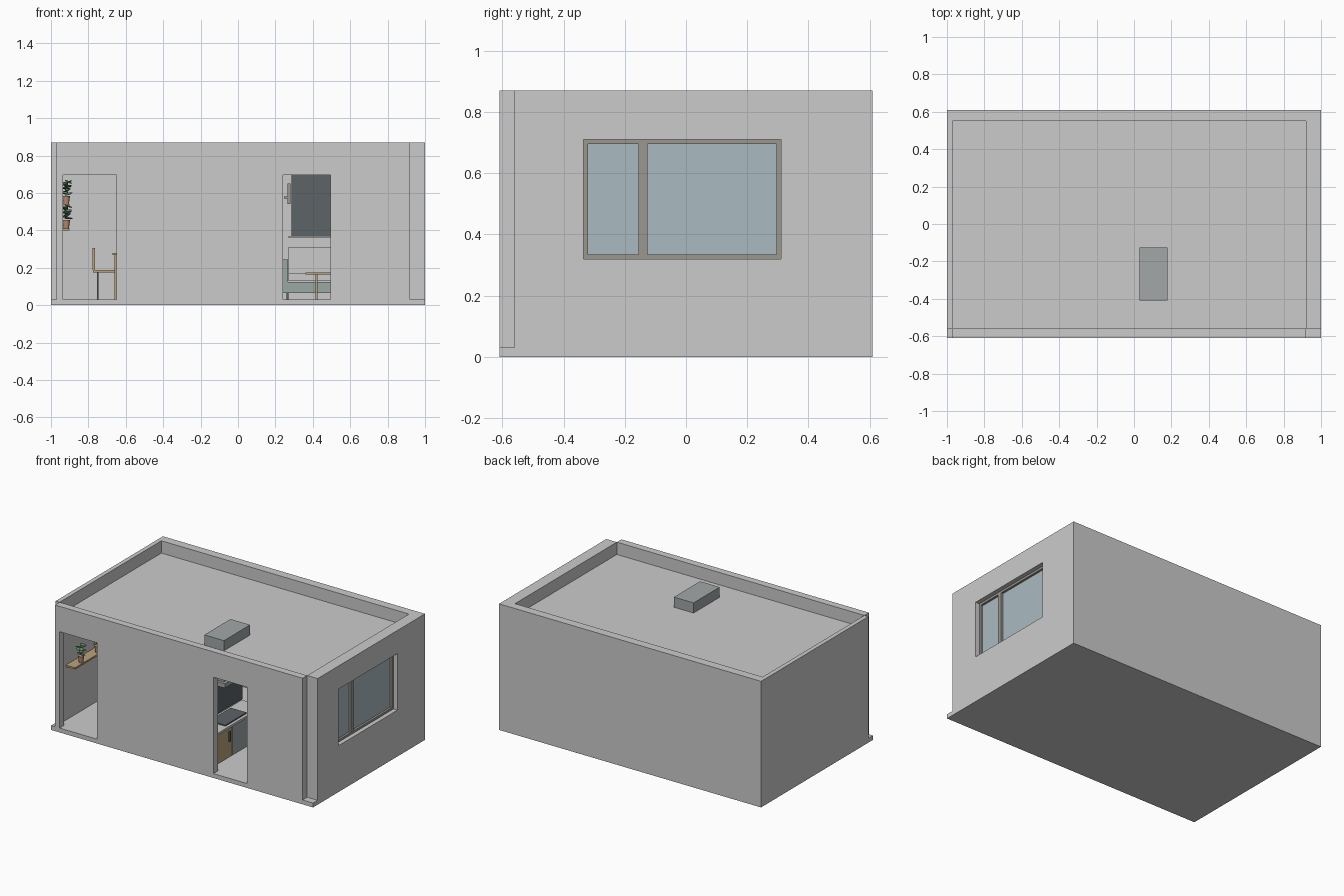
import bpy, math, random
from mathutils import Vector

if "Cube" in bpy.data.objects:
    bpy.data.objects.remove(bpy.data.objects["Cube"])
random.seed(3)

mats = {}
def mat(name, rgb):
    if name not in mats:
        m = bpy.data.materials.new(name)
        m.diffuse_color = (*rgb, 1)
        m.use_nodes = True
        m.node_tree.nodes["Principled BSDF"].inputs["Base Color"].default_value = m.diffuse_color
        mats[name] = m
    return mats[name]

WOOD = mat("wood", (0.50, 0.36, 0.20))
DARK = mat("dark_panel", (0.11, 0.125, 0.135))
STEEL = mat("steel", (0.36, 0.39, 0.39))
GLASS = mat("glass", (0.40, 0.49, 0.53))
CLAY = mat("clay", (0.50, 0.27, 0.19))
LEAF = mat("leaf", (0.12, 0.26, 0.13))
FABRIC = mat("fabric", (0.33, 0.39, 0.37))
FRAME = mat("frame", (0.33, 0.31, 0.28))

def box(name, x, y, z, m=None):
    """Box from (min, max) ranges."""
    v = [(a, b, c) for a in x for b in y for c in z]
    f = [(0, 1, 3, 2), (4, 6, 7, 5), (0, 4, 5, 1), (2, 3, 7, 6), (0, 2, 6, 4), (1, 5, 7, 3)]
    me = bpy.data.meshes.new(name)
    me.from_pydata(v, [], f)
    ob = bpy.data.objects.new(name, me)
    bpy.context.collection.objects.link(ob)
    if m:
        me.materials.append(m)
    return ob

def cut(ob, x, y, z):
    c = box("cutter", x, y, z)
    c.hide_render = True
    c.hide_viewport = True
    c.display_type = 'WIRE'
    b = ob.modifiers.new("opening", 'BOOLEAN')
    b.object, b.operation, b.solver = c, 'DIFFERENCE', 'EXACT'

def cone(name, loc, r1, r2, h, m, n=12):
    bpy.ops.mesh.primitive_cone_add(vertices=n, radius1=r1, radius2=r2, depth=h,
                                    location=(loc[0], loc[1], loc[2] + h / 2))
    ob = bpy.context.object
    ob.name = name
    ob.data.materials.append(m)
    bpy.ops.object.shade_smooth_by_angle()
    return ob

# Shell: slab, walls with open front corners, sunken roof
box("floor_slab", (-1, 1), (-0.61, 0.61), (0, 0.03))
box("left_wall", (-1, -0.97), (-0.56, 0.61), (0.03, 0.87))
box("back_wall", (-0.97, 0.92), (0.55, 0.61), (0.03, 0.87))
front = box("front_wall", (-0.97, 0.92), (-0.61, -0.56), (0.03, 0.87))
right = box("right_wall", (0.92, 1), (-0.56, 0.61), (0.03, 0.87))
cut(front, (-0.935, -0.65), (-0.7, -0.5), (0.0, 0.695))
cut(front, (0.24, 0.495), (-0.7, -0.5), (0.0, 0.695))
cut(right, (0.85, 1.1), (-0.335, 0.31), (0.32, 0.71))
box("ceiling", (-0.97, 0.92), (-0.56, 0.55), (0.765, 0.785))

# Window: frame bars and two panes
fx = (0.93, 0.97)
for i, (y, z) in enumerate([((-0.335, 0.31), (0.32, 0.335)), ((-0.335, 0.31), (0.695, 0.71)),
                            ((-0.335, -0.32), (0.335, 0.695)), ((0.295, 0.31), (0.335, 0.695)),
                            ((-0.155, -0.125), (0.335, 0.695))]):
    box(f"window_frame_{i}", fx, y, z, FRAME)
for i, y in enumerate([(-0.32, -0.155), (-0.125, 0.295)]):
    box(f"window_pane_{i}", (0.945, 0.955), y, (0.335, 0.695), GLASS)

# Cooker hood with duct through the roof
box("hood_duct", (0.03, 0.18), (-0.41, -0.125), (0.57, 0.855), STEEL)
box("hood_canopy", (0.03, 0.20), (-0.43, -0.10), (0.54, 0.57), STEEL)

# Kitchen counter along a partition
box("partition", (0.0, 0.03), (-0.56, 0.0), (0.03, 0.765))
box("cabinet", (0.03, 0.18), (-0.55, -0.32), (0.03, 0.235), WOOD)
box("cabinet_handle", (0.18, 0.19), (-0.36, -0.35), (0.14, 0.21), DARK)
box("oven", (0.03, 0.18), (-0.315, -0.02), (0.03, 0.235), STEEL)
box("worktop", (0.03, 0.19), (-0.56, 0.0), (0.235, 0.25))
box("hob", (0.05, 0.17), (-0.38, -0.15), (0.25, 0.258), DARK)
box("splashback", (0.03, 0.035), (-0.50, 0.0), (0.26, 0.54), DARK)
for i in range(3):
    cone(f"jar_{i}", (0.08, -0.52 + 0.05 * i, 0.25), 0.016, 0.016, 0.05, FABRIC)

# Dark wall panel and ledge above the sofa
box("wall_panel", (0.285, 0.80), (0.52, 0.55), (0.37, 0.72), DARK)
box("panel_ledge", (0.27, 0.82), (0.51, 0.55), (0.36, 0.37))
box("wall_lamp_arm", (0.245, 0.28), (0.50, 0.55), (0.57, 0.58), FRAME)
box("wall_lamp", (0.265, 0.28), (0.50, 0.52), (0.54, 0.65), FRAME)

# Sofa
box("sofa_base", (0.24, 0.84), (0.27, 0.53), (0.065, 0.125), FABRIC)
box("sofa_seat", (0.27, 0.81), (0.26, 0.46), (0.13, 0.17))
box("sofa_back", (0.27, 0.81), (0.46, 0.54), (0.13, 0.31))
for i, x in enumerate([(0.24, 0.268), (0.812, 0.84)]):
    box(f"sofa_arm_{i}", x, (0.27, 0.53), (0.125, 0.245), FABRIC)
    for j, y in enumerate((0.28, 0.50)):
        box(f"sofa_leg_{i}{j}", (x[0] + 0.02, x[0] + 0.03), (y, y + 0.01), (0.03, 0.065), DARK)

def table(name, x, y, top, inset):
    box(name + "_top", x, y, (top - 0.012, top), WOOD)
    for i, a in enumerate((x[0] + inset, x[1] - inset - 0.01)):
        for j, b in enumerate((y[0] + 0.02, y[1] - 0.03)):
            box(f"{name}_leg_{i}{j}", (a, a + 0.01), (b, b + 0.01), (0.03, top - 0.012), WOOD)

table("coffee_table", (0.36, 0.72), (0.0, 0.17), 0.175, 0.055)
table("dining_table", (-0.67, -0.32), (0.05, 0.42), 0.28, 0.01)

# Chairs either side of the dining table
def chair(name, cx, cy, s):
    def part(n, a, b, y, z, m):
        box(f"{name}_{n}", sorted((cx + s * a, cx + s * b)), (cy + y[0], cy + y[1]), z, m)
    part("seat", -0.065, 0.065, (-0.065, 0.065), (0.175, 0.187), WOOD)
    part("back", -0.068, -0.055, (-0.065, 0.065), (0.187, 0.305), WOOD)
    for i, a in enumerate((-0.045, 0.055)):
        for j, b in enumerate((-0.055, 0.045)):
            part(f"leg_{i}{j}", a, a + 0.008, (b, b + 0.01), (0.03, 0.175), DARK)
chair("left_chair", -0.71, 0.235, 1)
chair("right_chair", -0.27, 0.235, -1)

# Potted plants on wall shelves
def plant(name, x, y, z):
    cone(name + "_pot", (x, y, z), 0.014, 0.02, 0.045, CLAY)
    for k in range(9):
        t = k * 2.4
        bpy.ops.mesh.primitive_uv_sphere_add(
            segments=8, ring_count=5, radius=1, scale=(0.022, 0.014, 0.004),
            location=(x + 0.012 * math.cos(t), y + 0.022 * math.sin(t), z + 0.055 + 0.008 * k),
            rotation=(random.uniform(-.5, .5), random.uniform(-.4, .4), t))
        leaf = bpy.context.object
        leaf.name = f"{name}_leaf_{k}"
        leaf.data.materials.append(LEAF)

for i, (z, ys) in enumerate([(0.41, (-0.40, -0.22)), (0.54, (-0.05, 0.10))]):
    box(f"shelf_{i}", (-0.97, -0.90), (ys[0] - 0.09, ys[1] + 0.06), (z - 0.012, z), WOOD)
    for j, y in enumerate(ys):
        plant(f"plant_{i}{j}", -0.918, y, z)
